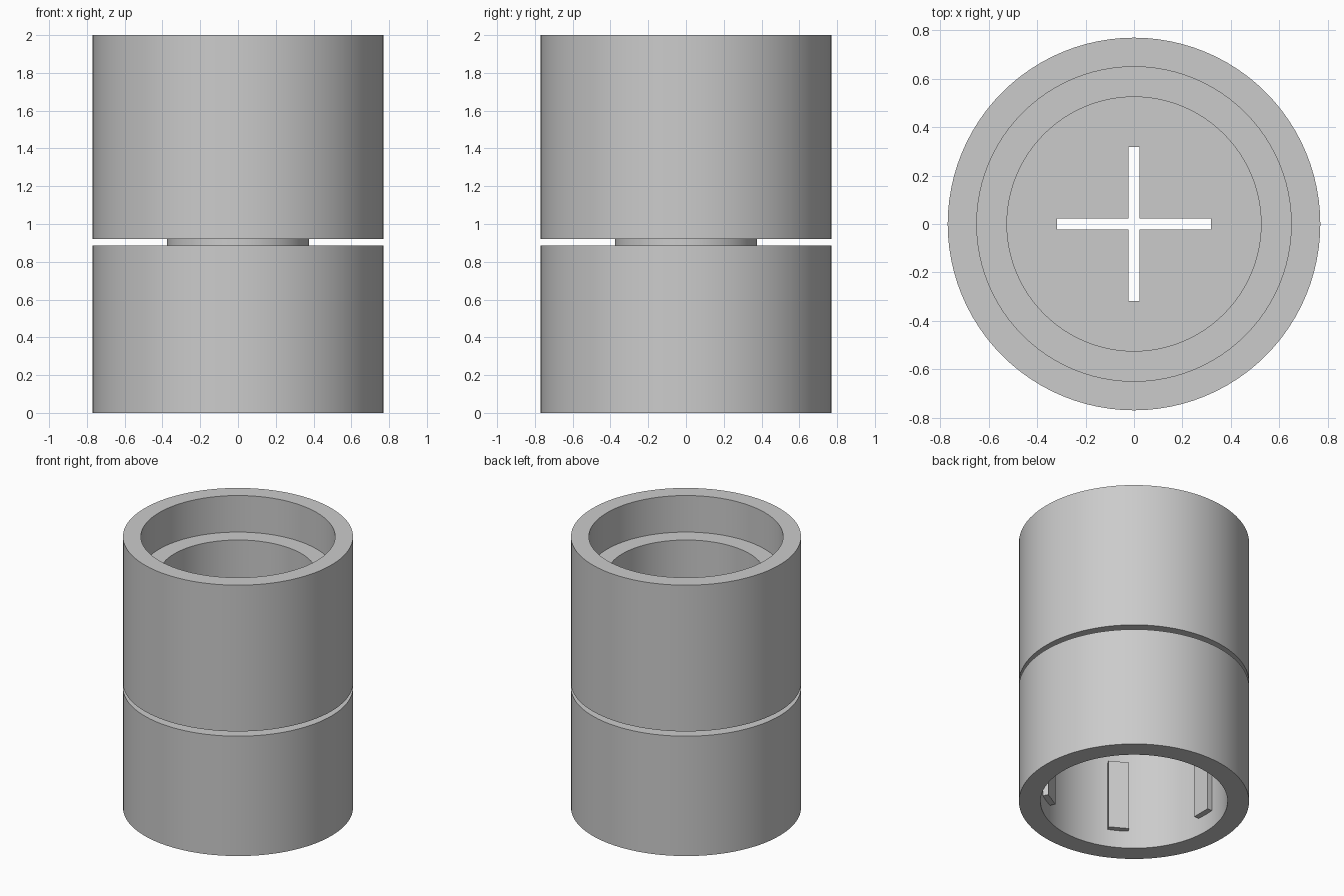
import bpy, bmesh, math
from mathutils import Matrix

if "Cube" in bpy.data.objects:
    bpy.data.objects.remove(bpy.data.objects["Cube"])

grey = bpy.data.materials.new("light grey")
grey.diffuse_color = (0.6, 0.6, 0.6, 1)
grey.use_nodes = True
grey.node_tree.nodes["Principled BSDF"].inputs["Base Color"].default_value = grey.diffuse_color


def finish(name, bm):
    bmesh.ops.recalc_face_normals(bm, faces=bm.faces)
    mesh = bpy.data.meshes.new(name)
    bm.to_mesh(mesh)
    bm.free()
    mesh.materials.append(grey)
    obj = bpy.data.objects.new(name, mesh)
    bpy.context.collection.objects.link(obj)
    return obj


def lathe(name, profile, steps=96):
    # Spin a radius/height profile whose two ends lie on the axis
    bm = bmesh.new()
    rings = []
    for r, z in profile:
        if r == 0:
            rings.append([bm.verts.new((0, 0, z))] * steps)
        else:
            rings.append([bm.verts.new((r * math.cos(a), r * math.sin(a), z))
                          for a in (2 * math.pi * i / steps for i in range(steps))])
    for low, high in zip(rings, rings[1:]):
        for i in range(steps):
            j = (i + 1) % steps
            corners = list(dict.fromkeys((low[i], low[j], high[j], high[i])))
            bm.faces.new(corners)
    return finish(name, bm)


def box(name, size, centre, angle=0):
    bm = bmesh.new()
    m = (Matrix.Rotation(angle, 4, 'Z') @ Matrix.Translation(centre)
         @ Matrix.Diagonal((*size, 1)))
    bmesh.ops.create_cube(bm, size=1, matrix=m)
    return finish(name, bm)


# Upper stepped socket, narrow neck and lower socket in one turned body
FLOOR, CEILING = 1.05, 0.76
body = lathe("coupling_body", [
    (0, FLOOR), (0.525, FLOOR), (0.525, 1.73), (0.65, 1.73), (0.65, 2.0),
    (0.77, 2.0), (0.77, 0.92), (0.375, 0.92), (0.375, 0.885), (0.77, 0.885),
    (0.77, 0), (0.626, 0), (0.626, CEILING), (0, CEILING)])

# Cross-shaped slot through the middle wall
for k in range(2):
    cutter = box("slot_cutter", (0.635, 0.046, 0.6), (0, 0, 0.905), k * math.pi / 2)
    cutter.hide_render = True
    mod = body.modifiers.new("slot", 'BOOLEAN')
    mod.operation = 'DIFFERENCE'
    mod.solver = 'EXACT'
    mod.object = cutter
    bpy.context.view_layer.objects.active = body
    bpy.ops.object.modifier_apply(modifier=mod.name)
    bpy.data.objects.remove(cutter)

bpy.ops.object.select_all(action='DESELECT')
body.select_set(True)
bpy.context.view_layer.objects.active = body
bpy.ops.object.shade_smooth_by_angle(angle=math.radians(30))

# Grip ribs around the inside of the lower socket
for k in range(6):
    box(f"grip_rib_{k + 1}", (0.06, 0.14, 0.51), (0.615, 0, 0.385), k * math.pi / 3)
